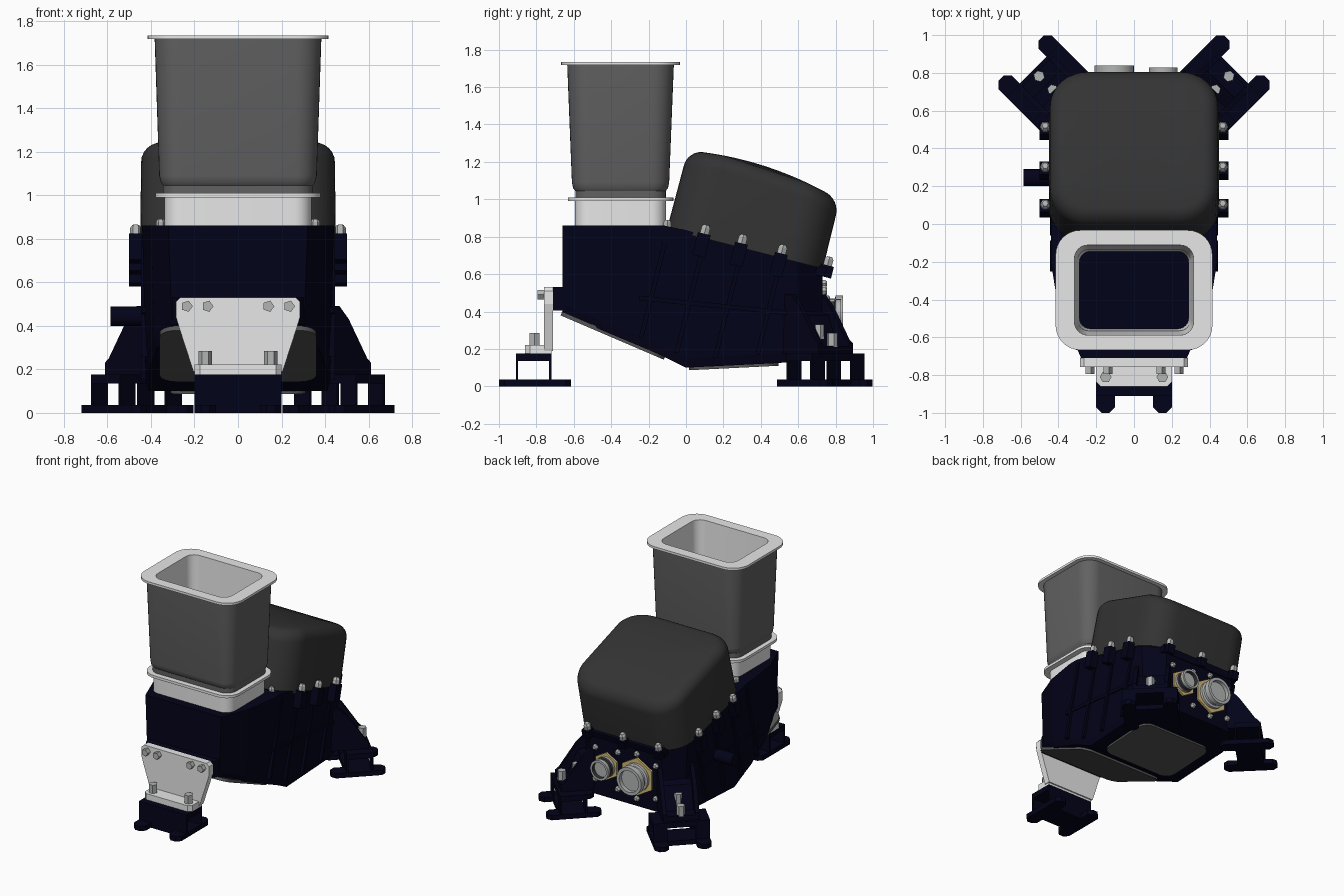
import bpy, bmesh
from math import pi, sin, cos, radians
from mathutils import Matrix, Vector

cube = bpy.data.objects.get("Cube")
if cube:
    bpy.data.objects.remove(cube)


def material(name, r, g, b):
    m = bpy.data.materials.new(name)
    m.use_nodes = True
    m.diffuse_color = (r, g, b, 1)
    m.node_tree.nodes["Principled BSDF"].inputs["Base Color"].default_value = (r, g, b, 1)
    return m


NAVY = material("navy", 0.0008, 0.0008, 0.01)
LIGHT = material("light grey", 0.79, 0.8, 0.79)
GREY = material("mid grey", 0.12, 0.12, 0.12)
DARK = material("dark grey", 0.033, 0.033, 0.033)
BELLY = material("belly grey", 0.09, 0.09, 0.09)
STEEL = material("steel", 0.45, 0.46, 0.46)
GOLD = material("gold", 0.64, 0.48, 0.17)

ID = Matrix.Identity(4)
T = Matrix.Translation
FRONT = Matrix.Rotation(pi / 2, 4, 'X')      # local xy -> world xz, depth to -y
BACK = Matrix.Rotation(-pi / 2, 4, 'X')      # local z -> world +y
SIDE = Matrix(((0, 0, 1, 0), (1, 0, 0, 0), (0, 1, 0, 0), (0, 0, 0, 1)))  # local xy -> yz


def rounded(w, h, r, n=8):
    """Rounded rectangle outline with half sizes w and h."""
    pts = []
    for k, (sx, sy) in enumerate(((1, 1), (-1, 1), (-1, -1), (1, -1))):
        for i in range(n + 1):
            a = pi / 2 * (k + i / n)
            pts.append((sx * (w - r) + r * cos(a), sy * (h - r) + r * sin(a)))
    return pts


def circle(r, n):
    return [(r * cos(2 * pi * i / n), r * sin(2 * pi * i / n)) for i in range(n)]


class Part:
    """Collects solids into one named object."""

    def __init__(self, name, *mats):
        self.name, self.mats, self.bm = name, mats, bmesh.new()

    def loft(self, rings, M=ID, ring_loop=False, slots=None):
        bm = self.bm
        vs = [[bm.verts.new(M @ Vector(p)) for p in ring] for ring in rings]
        n = len(vs[0])
        for k in range(len(vs) if ring_loop else len(vs) - 1):
            a, b = vs[k], vs[(k + 1) % len(vs)]
            for i in range(n):
                j = (i + 1) % n
                f = bm.faces.new((a[i], a[j], b[j], b[i]))
                f.material_index = slots[k] if slots else 0
        if not ring_loop:
            bm.faces.new(vs[0])
            bm.faces.new(vs[-1])

    def prism(self, pts, a, b, M=ID):
        self.loft([[(x, y, z) for x, y in pts] for z in (a, b)], M)

    def box(self, x0, x1, y0, y1, z0, z1, M=ID):
        self.prism([(x0, y0), (x1, y0), (x1, y1), (x0, y1)], z0, z1, M)

    def turned(self, profile, n, M=ID):
        self.loft([[(x, y, z) for x, y in circle(r, n)] for r, z in profile], M)

    def bolt(self, M, r=0.027, h=0.05, n=6):
        self.turned([(r, 0), (r, h * 0.7), (r * 0.6, h)], n, M)

    def done(self, smooth=None):
        bmesh.ops.recalc_face_normals(self.bm, faces=self.bm.faces)
        me = bpy.data.meshes.new(self.name)
        self.bm.to_mesh(me)
        self.bm.free()
        for m in self.mats:
            me.materials.append(m)
        ob = bpy.data.objects.new(self.name, me)
        bpy.context.collection.objects.link(ob)
        if smooth:
            bpy.ops.object.select_all(action='DESELECT')
            ob.select_set(True)
            bpy.context.view_layer.objects.active = ob
            bpy.ops.object.shade_smooth_by_angle(angle=radians(smooth))


# Body: cross-sections from front to back (y, bottom, top, half width)
body = Part("body", NAVY)
stations = [(-0.66, 0.39, 0.86, 0.32), (-0.45, 0.3, 0.86, 0.4), (-0.2, 0.195, 0.86, 0.44),
            (-0.12, 0.16, 0.86, 0.44), (0, 0.1, 0.835, 0.44), (0.5, 0.125, 0.705, 0.44),
            (0.6, 0.135, 0.68, 0.43), (0.73, 0.15, 0.645, 0.31)]
rings = []
for y, lo, hi, w in stations:
    half = [(w, hi), (w - 0.015, lo + 0.05), (w - 0.03, lo)]
    rings.append([(x, y, z) for x, z in half] + [(-x, y, z) for x, z in reversed(half)])
body.loft(rings)
body.prism([(-0.31, -0.64), (-0.28, -0.71), (0.28, -0.71), (0.31, -0.64)], 0.405, 0.53)
body.done()

# Side ribs
ribs = Part("side_ribs", NAVY)
for s in (-1, 1):
    for y, hi, lo in ((-0.1, 0.82, 0.26), (0.1, 0.78, 0.18), (0.3, 0.73, 0.15), (0.51, 0.68, 0.17)):
        d = 0.25 * (hi - lo)
        ribs.prism([(y - 0.012, hi), (y + 0.012, hi), (y + 0.012 - d, lo), (y - 0.012 - d, lo)],
                   s * 0.36, s * 0.446, SIDE)
    ribs.prism([(-0.25, 0.46), (-0.25, 0.485), (0.6, 0.4), (0.6, 0.375)], s * 0.36, s * 0.44, SIDE)
ribs.done()

# Side stub on one side only
stub = Part("side_stub", NAVY)
stub.turned([(0.045, 0.4), (0.045, 0.585)], 20, T((0, 0.245, 0.445)) @ Matrix.Rotation(-pi / 2, 4, 'Y'))
stub.done(40)

# Tilted rounded cover
TILT = T((0, 0.32, 0.755)) @ Matrix.Rotation(radians(-14.4), 4, 'X')
cover = Part("cover", DARK)


def roof(y):
    return 0.438 - 0.27 * (y + 0.12) ** 2


R = 0.08
rings = [[(x, y, -0.02) for x, y in rounded(0.45, 0.43, 0.2)]]
for i in range(7):
    a = pi / 2 * i / 6
    d = R * (1 - cos(a))
    rings.append([(x, y, roof(y) - R + R * sin(a)) for x, y in rounded(0.445 - d, 0.427 - d, 0.2 - d)])
for k in (0.75, 0.5, 0.25, 0.05):
    rings.append([(x * k, y * k, roof(y * k)) for x, y in rounded(0.365, 0.347, 0.12)])
cover.loft(rings, TILT)
cover.done(40)

# Cover bosses and bolts
bosses = Part("cover_bosses", NAVY)
bolts = Part("cover_bolts", STEEL)
spots = [(s * 0.47, y) for s in (-1, 1) for y in (-0.23, -0.025, 0.195)]
spots += [(-0.3, 0.45), (0, 0.45), (0.3, 0.45)]
for x, y in spots:
    bosses.box(x - 0.03, x + 0.03, y - 0.035, y + 0.035, -0.12 if abs(x) > 0.4 else -0.06, 0.004, TILT)
    bolts.bolt(TILT @ T((x, y, 0.002)))
for s in (-1, 1):
    bolts.bolt(T((s * 0.355, -0.1, 0.85)), 0.022, 0.04)
bosses.box(-0.34, 0.34, 0.36, 0.45, -0.06, -0.01, TILT)
bosses.done()
bolts.done()

# Belly plates
belly = Part("belly_plates", BELLY)
belly.prism(rounded(0.36, 0.3, 0.08), -0.012, 0.01, T((0, -0.39, 0.272)) @ Matrix.Rotation(-0.405, 4, 'X'))
belly.prism(rounded(0.31, 0.24, 0.08), -0.014, 0.005, T((0, 0.255, 0.112)) @ Matrix.Rotation(0.05, 4, 'X'))
belly.done(30)


def ring(w, h, r, z):
    return [(x, y - 0.35, z) for x, y in rounded(w, h, r)]


# Collar under the hopper
collar = Part("hopper_collar", LIGHT)
collar.loft([ring(0.338, 0.243, 0.08, 0.855), ring(0.338, 0.243, 0.08, 0.99), ring(0.38, 0.282, 0.11, 0.99),
             ring(0.38, 0.282, 0.11, 1.01), ring(0.3, 0.215, 0.06, 1.01), ring(0.29, 0.205, 0.06, 0.855)],
            ring_loop=True)
collar.done(30)

# Hopper with dark outside, pale rim and pale inside
hopper = Part("hopper", GREY, LIGHT)
hopper.loft([ring(0.345, 0.242, 0.08, 1.01), ring(0.345, 0.242, 0.08, 1.045), ring(0.355, 0.254, 0.09, 1.06),
             ring(0.362, 0.26, 0.1, 1.09), ring(0.383, 0.285, 0.115, 1.717), ring(0.415, 0.317, 0.13, 1.717),
             ring(0.415, 0.317, 0.13, 1.735), ring(0.315, 0.238, 0.07, 1.735), ring(0.3, 0.217, 0.06, 1.01)],
            ring_loop=True, slots=[0, 0, 0, 0, 1, 1, 1, 1, 0])
hopper.done(30)

# Front bracket
bracket = Part("front_bracket", LIGHT)
edge = [(0.265, 0.53), (0.285, 0.51), (0.285, 0.44), (0.27, 0.39), (0.205, 0.19)]
bracket.prism(edge + [(-x, z) for x, z in reversed(edge)], 0.71, 0.758, FRONT)
bracket.prism([(-0.2, -0.72), (-0.2, -0.835), (-0.175, -0.86), (0.175, -0.86), (0.2, -0.835), (0.2, -0.72)],
              0.175, 0.222)
bracket.done()
bracket_bolts = Part("front_bracket_bolts", STEEL)
for s in (-1, 1):
    for x in (0.14, 0.235):
        bracket_bolts.turned([(0.027, 0.75), (0.027, 0.793)], 5, FRONT @ T((s * x, 0.49, 0)))
    bracket_bolts.turned([(0.031, 0.22), (0.031, 0.285)], 6, T((s * 0.15, -0.81, 0)))
bracket_bolts.done()


# Feet: two chamfered bars, thin walls and a top slab
def foot(name, M, window):
    p = Part(name, NAVY)
    for s in (-1, 1):
        p.prism([(s * x, y) for x, y in ((0.1, -0.155), (0.13, -0.185), (0.17, -0.185), (0.2, -0.155),
                (0.2, 0.17), (0.17, 0.2), (0.13, 0.2), (0.1, 0.17))], 0, 0.036, M)
        for y in (-0.095, 0.083):
            p.box(s * window, s * 0.2, y, y + 0.012, 0.03, 0.14, M)
    p.box(-0.12, 0.12, -0.095, 0.095, 0, 0.036, M)
    p.box(-0.2, 0.2, -0.095, 0.095, 0.135, 0.176, M)
    p.done()


foot("front_foot", T((0, -0.815, 0)), 0)

# Rear feet and their sloping legs
for s, side in ((1, "left"), (-1, "right")):
    M = T((s * 0.467, 0.747, 0)) @ Matrix.Rotation(s * radians(135), 4, 'Z')
    foot("rear_foot_" + side, M, 0.1)
    leg = Part("rear_leg_" + side, NAVY)
    cheek = [(-0.075, 0.175), (-0.075, 0.23), (-0.05, 0.25), (0.07, 0.43), (0.13, 0.49), (0.3, 0.5), (0.3, 0.175)]
    core = [(-0.075, 0.175), (-0.075, 0.215), (0.01, 0.215), (0.08, 0.38), (0.3, 0.45), (0.3, 0.175)]
    for k in (-1, 1):
        leg.prism(cheek, k * 0.1, k * 0.13, M @ SIDE)
    leg.prism(core, -0.1, 0.1, M @ SIDE)
    leg.done()
    leg_bolts = Part("rear_leg_bolts_" + side, STEEL)
    leg_bolts.turned([(0.03, 0.21), (0.03, 0.285)], 6, M @ T((0, -0.05, 0)))
    leg_bolts.turned([(0.028, 0.25), (0.028, 0.33)], 6, M @ T((0, 0.05, 0)))
    leg_bolts.done()

# Rear connectors on gold hexagonal plates, the small one with a dark groove
plates = Part("connector_plates", GOLD)
sockets = Part("connectors", STEEL, DARK)
screws = Part("rear_screws", STEEL)
for x, z, r, length, groove in ((-0.105, 0.38, 0.105, 0.115, 0), (0.155, 0.39, 0.076, 0.103, 1)):
    M = T((x, 0.725, z)) @ BACK
    plates.turned([(r * 1.37, 0), (r * 1.37, 0.02)], 6, M @ Matrix.Rotation(pi / 6, 4, 'Z'))
    profile = [(r, 0.015), (r, 0.04), (r * 0.85, 0.045), (r * 0.85, 0.07), (r, 0.075), (r, length),
               (r * 0.78, length), (r * 0.78, length - 0.03)]
    sockets.loft([[(a, b, h) for a, b in circle(q, 24)] for q, h in profile], M,
                 slots=[0, groove, groove, groove, 0, 0, groove])
for x, z in ((-0.26, 0.5), (-0.26, 0.25), (-0.1, 0.55), (-0.1, 0.21), (0.06, 0.52), (0.06, 0.24), (0.25, 0.51),
             (0.25, 0.27)):
    screws.bolt(T((x, 0.72, z)) @ BACK, 0.021, 0.035)
plates.done()
sockets.done(30)
screws.done()
